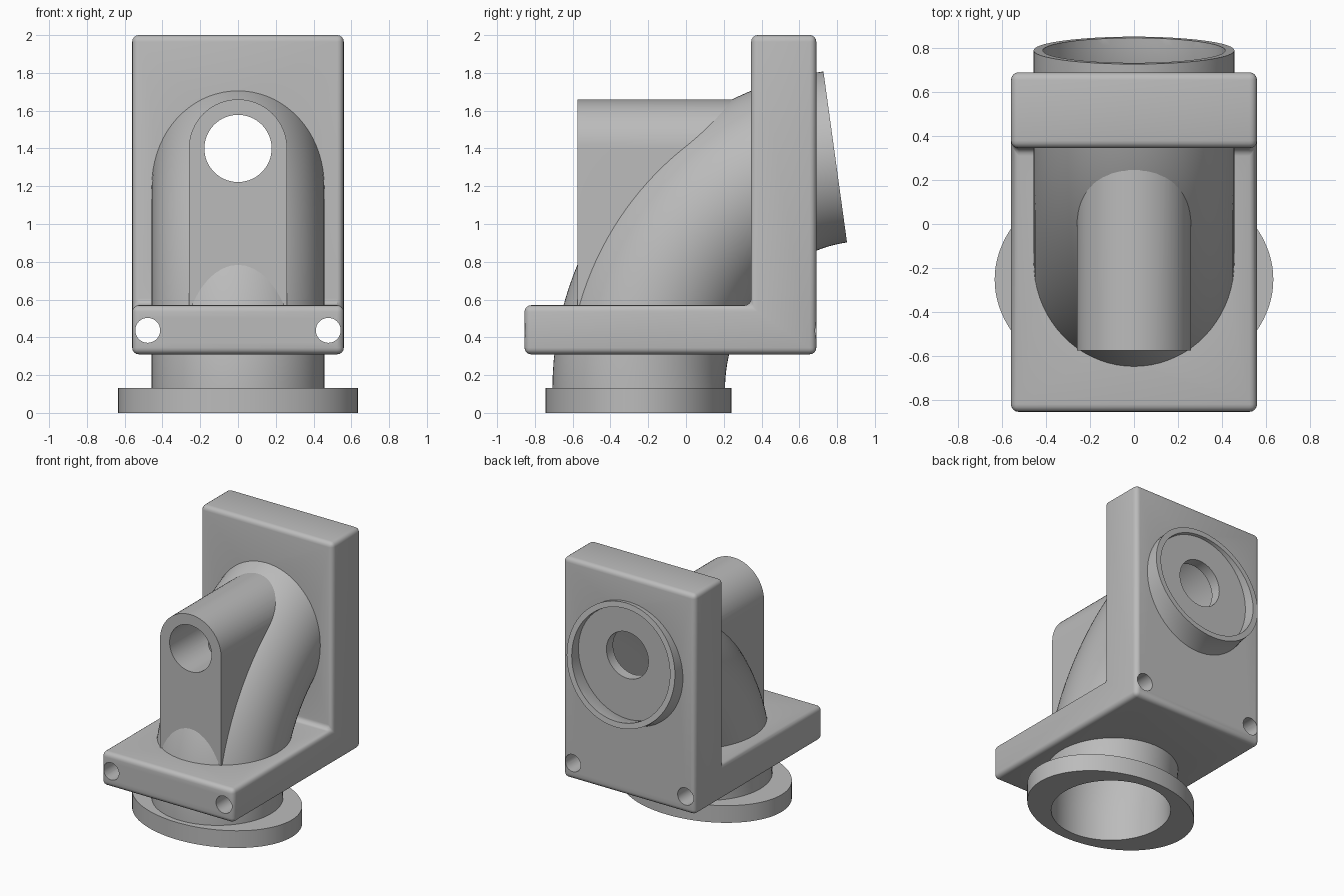
import bpy, bmesh, math
from mathutils import Vector, Matrix

if "Cube" in bpy.data.objects:
    bpy.data.objects.remove(bpy.data.objects["Cube"])

grey = bpy.data.materials.new("plain grey")
grey.use_nodes = True
COLOUR = (0.5, 0.5, 0.5, 1)
grey.diffuse_color = COLOUR
grey.node_tree.nodes["Principled BSDF"].inputs["Base Color"].default_value = COLOUR


def finish(bm, name):
    bmesh.ops.recalc_face_normals(bm, faces=bm.faces)
    mesh = bpy.data.meshes.new(name)
    bm.to_mesh(mesh)
    bm.free()
    obj = bpy.data.objects.new(name, mesh)
    bpy.context.collection.objects.link(obj)
    mesh.materials.append(grey)
    return obj


def cylinder(name, centre, radius, depth, axis="Z", sides=64, scale_y=1):
    bm = bmesh.new()
    bmesh.ops.create_cone(bm, cap_ends=True, segments=sides, radius1=radius,
                          radius2=radius, depth=depth)
    bmesh.ops.scale(bm, vec=(1, scale_y, 1), verts=bm.verts)
    if axis == "Y":
        bmesh.ops.rotate(bm, matrix=Matrix.Rotation(math.pi / 2, 3, "X"), verts=bm.verts)
    bmesh.ops.translate(bm, vec=centre, verts=bm.verts)
    return finish(bm, name)


def extrude(name, points, vec):
    bm = bmesh.new()
    face = bm.faces.new([bm.verts.new(p) for p in points])
    geom = bmesh.ops.extrude_face_region(bm, geom=[face])["geom"]
    moved = [v for v in geom if isinstance(v, bmesh.types.BMVert)]
    bmesh.ops.translate(bm, vec=vec, verts=moved)
    return finish(bm, name)


# Elbow centre line, in the x = 0 plane
P = [Vector(p) for p in ((0, -0.25, 0.13), (0, -0.25, 0.73),
                         (0, 0.196, 1.273), (0, 0.79, 1.355))]


def elbow(name, radius, start_extra, end_extra, steps=36, sides=72):
    rings = []
    for i in range(steps + 1):
        t = i / steps
        u = 1 - t
        pos = u**3 * P[0] + 3 * u*u*t * P[1] + 3 * u*t*t * P[2] + t**3 * P[3]
        tan = (u*u * (P[1] - P[0]) + 2*u*t * (P[2] - P[1]) + t*t * (P[3] - P[2])).normalized()
        rings.append((pos, tan))
    if start_extra:
        rings.insert(0, (rings[0][0] - rings[0][1] * start_extra, rings[0][1]))
    if end_extra:
        rings.append((rings[-1][0] + rings[-1][1] * end_extra, rings[-1][1]))
    bm = bmesh.new()
    loops = []
    for pos, tan in rings:
        side = Vector((1, 0, 0))
        up = tan.cross(side)
        loops.append([bm.verts.new(pos + radius * (side * math.cos(a) + up * math.sin(a)))
                      for a in (2 * math.pi * k / sides for k in range(sides))])
    for a, b in zip(loops, loops[1:]):
        for k in range(sides):
            n = (k + 1) % sides
            bm.faces.new((a[k], a[n], b[n], b[k]))
    bm.faces.new(loops[0])
    bm.faces.new(loops[-1])
    return finish(bm, name)


def apply(obj, mod):
    bpy.context.view_layer.objects.active = obj
    bpy.ops.object.modifier_apply(modifier=mod.name)


def boolean(obj, other, operation):
    mod = obj.modifiers.new("boolean", "BOOLEAN")
    mod.operation = operation
    mod.solver = "EXACT"
    mod.object = other
    apply(obj, mod)


def smooth(obj):
    bpy.ops.object.select_all(action="DESELECT")
    obj.select_set(True)
    bpy.context.view_layer.objects.active = obj
    bpy.ops.object.shade_smooth_by_angle(angle=math.radians(30))


# L-shaped bracket with rounded edges
outline = [(-0.855, 0.31), (0.69, 0.31), (0.69, 2), (0.345, 2), (0.345, 0.57), (-0.855, 0.57)]
bracket = extrude("bracket", [(-0.56, y, z) for y, z in outline], (1.12, 0, 0))
bevel = bracket.modifiers.new("bevel", "BEVEL")
bevel.width = 0.035
bevel.segments = 4
apply(bracket, bevel)

# Round-topped pillar; its back slopes so that it stays inside the elbow
arch = [(0.26, 0.45)]
for k in range(33):
    a = math.pi * k / 32
    arch.append((0.26 * math.cos(a), 1.4 + 0.26 * math.sin(a)))
arch.append((-0.26, 0.45))
pillar = extrude("pillar", [(x, -0.575, z) for x, z in arch], (0, 0.9, 0))
for v in pillar.data.vertices:
    if v.co.y > 0 and v.co.z < 1:
        v.co.y = 0.0

tube = elbow("elbow_tube", 0.457, 0.07, 0)
flange = cylinder("base_flange", (0, -0.2525, 0.066), 0.634, 0.132, sides=96, scale_y=0.777)
disc = cylinder("back_disc", (0, 0.67, 1.34), 0.435, 0.08, "Y")

# Cutters: bent hollow, main bore, two long screw holes
hollow = elbow("hollow_cutter", 0.415, 0.3, 0.2)
bore = cylinder("bore_cutter", (0, 0, 1.4), 0.178, 3, "Y")
screws = [cylinder("screw_cutter", (s * 0.478, 0, 0.437), 0.066, 3, "Y", 32) for s in (-1, 1)]
cutters = [hollow, bore] + screws

for part in (bracket, pillar, tube, flange):
    boolean(part, hollow, "DIFFERENCE")
for part in (pillar, tube, disc, bracket):
    boolean(part, bore, "DIFFERENCE")
for cutter in screws:
    boolean(bracket, cutter, "DIFFERENCE")
    boolean(tube, cutter, "DIFFERENCE")

for cutter in cutters:
    bpy.data.objects.remove(cutter)
for part in (bracket, pillar, tube, flange, disc):
    smooth(part)
